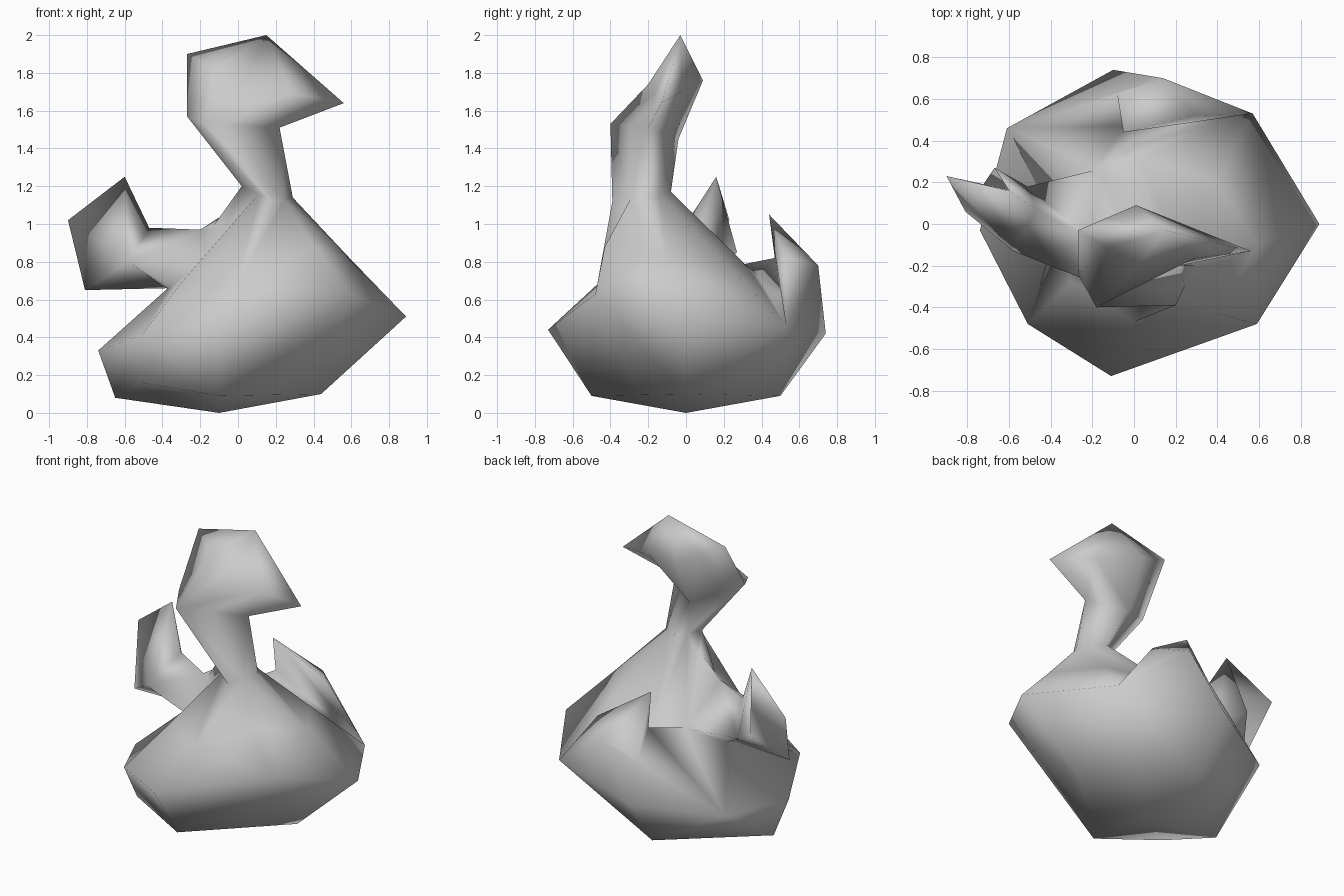
import bpy
import bmesh
from mathutils import Vector

cube = bpy.data.objects.get("Cube")
if cube:
    bpy.data.objects.remove(cube, do_unlink=True)

# Single clay colour
clay = bpy.data.materials.new("grey_clay")
clay.use_nodes = True
clay.diffuse_color = (0.6, 0.6, 0.6, 1)
clay.node_tree.nodes["Principled BSDF"].inputs["Base Color"].default_value = clay.diffuse_color


def finish(name, bm):
    bmesh.ops.recalc_face_normals(bm, faces=bm.faces[:])
    for face in bm.faces:
        face.smooth = True
    mesh = bpy.data.meshes.new(name)
    bm.to_mesh(mesh)
    bm.free()
    mesh.materials.append(clay)
    obj = bpy.data.objects.new(name, mesh)
    bpy.context.collection.objects.link(obj)
    return obj


def with_midpoints(ring):
    """Turn a four-point section into an eight-point one."""
    result = []
    for i, point in enumerate(ring):
        following = ring[(i + 1) % len(ring)]
        result += [Vector(point), (Vector(point) + Vector(following)) / 2]
    return result


def loft(name, rings):
    """Skin sections with alternating triangles; one-point sections close the ends."""
    bm = bmesh.new()
    sections = [[bm.verts.new(p) for p in ring] for ring in rings]
    for layer, (low, high) in enumerate(zip(sections, sections[1:])):
        count = max(len(low), len(high))
        for i in range(count):
            j = (i + 1) % count
            if len(low) == 1:
                bm.faces.new((low[0], high[j], high[i]))
            elif len(high) == 1:
                bm.faces.new((low[i], low[j], high[0]))
            elif (i + layer) % 2:
                bm.faces.new((low[i], low[j], high[j]))
                bm.faces.new((low[i], high[j], high[i]))
            else:
                bm.faces.new((low[i], low[j], high[i]))
                bm.faces.new((low[j], high[j], high[i]))
    return finish(name, bm)


def hull(name, points):
    bm = bmesh.new()
    for p in points:
        bm.verts.new(p)
    result = bmesh.ops.convex_hull(bm, input=bm.verts[:])
    bmesh.ops.delete(bm, geom=result["geom_interior"], context='VERTS')
    return finish(name, bm)


def fuse(base, part):
    """Union a part into the base so that the skin is continuous."""
    union = base.modifiers.new("fuse", 'BOOLEAN')
    union.operation = 'UNION'
    union.solver = 'EXACT'
    union.use_self = True
    union.object = part
    bpy.context.view_layer.objects.active = base
    bpy.ops.object.modifier_apply(modifier=union.name)
    bpy.data.objects.remove(part, do_unlink=True)


# Body, neck and hooked head: sections run east, north, west, south
foot = with_midpoints([(.44, 0, .1), (-.1, .5, .09), (-.65, 0, .08), (-.1, -.5, .09)])
foot[5] = (-.51, -.34, .16)
belly = [(.89, 0, .51), (.57, .53, .46), (-.1, .74, .42), (-.61, .46, .37),
         (-.74, -.03, .33), (-.51, -.48, .41), (-.11, -.73, .44), (.59, -.48, .63)]
shoulder = [(.59, -.1, .82), (.4, .2, .8), (.02, .32, .78), (-.18, .27, .78),
            (-.36, 0, .67), (-.3, -.28, .69), (0, -.47, .68), (.4, -.43, .88)]
neck = with_midpoints([(.29, -.2, 1.14), (.15, -.08, 1.17), (.02, -.2, 1.2), (.2, -.39, 1.12)])
throat = with_midpoints([(.22, -.2, 1.51), (0, -.04, 1.45), (-.27, -.24, 1.57), (-.18, -.4, 1.53)])
head = with_midpoints([(.56, -.13, 1.64), (.01, .09, 1.76), (-.27, -.03, 1.9), (.02, -.2, 1.74)])
body = loft("body_and_head", [[(-.1, 0, 0)], foot, belly, shoulder, neck, throat, head,
                              [(.15, -.03, 2)]])

# Side arm with a cupped end: sections run top, front, bottom, back
arm_root = [(-.2, -.08, .97), (-.15, -.3, .78), (-.25, .02, .58), (-.18, .26, .77)]
arm_middle = [(-.47, .07, .98), (-.58, -.13, .8), (-.38, .05, .66), (-.51, .18, .76)]
arm_end = [(-.6, .16, 1.25), (-.9, .23, 1.02), (-.81, .06, .65), (-.67, .27, .85)]
arm = loft("side_arm", [[(.08, -.15, 1.15)], arm_root, arm_middle, arm_end, [(-.58, .16, 1)]])

# Bulging rear flank and the horn rising from its rim
horn_foot = (-.05, .47, .82)
horn_back = (.14, .7, .78)
flank = hull("rear_flank", [shoulder[3], horn_foot, horn_back, belly[1], belly[2], belly[3]])
horn = hull("back_horn", [(-.05, .44, 1.05), horn_foot, horn_back, (.29, .52, .83),
                          belly[1], belly[2]])

# Join everything into one skin and weld the seams
for part in (flank, horn, arm):
    fuse(body, part)
skin = bmesh.new()
skin.from_mesh(body.data)
bmesh.ops.remove_doubles(skin, verts=skin.verts[:], dist=0.008)
for face in skin.faces:
    face.smooth = True
skin.to_mesh(body.data)
skin.free()
